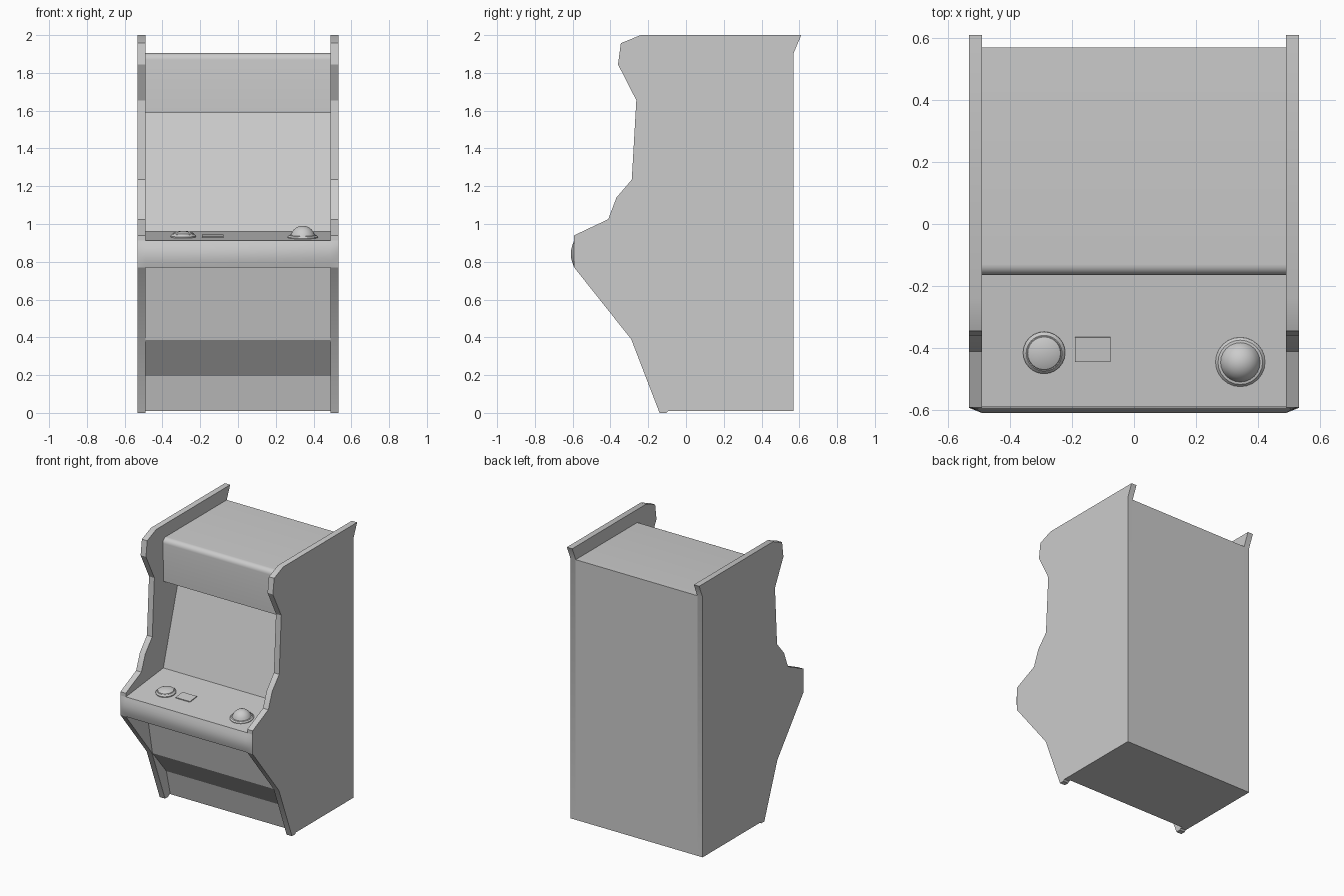
import bpy, bmesh, math
from mathutils import Matrix

if "Cube" in bpy.data.objects:
    bpy.data.objects.remove(bpy.data.objects["Cube"])

INNER, OUTER = 0.49, 0.533


def finish(name, bm, angle=25):
    bmesh.ops.recalc_face_normals(bm, faces=bm.faces)
    me = bpy.data.meshes.new(name)
    bm.to_mesh(me)
    bm.free()
    ob = bpy.data.objects.new(name, me)
    bpy.context.collection.objects.link(ob)
    bpy.ops.object.select_all(action='DESELECT')
    ob.select_set(True)
    bpy.context.view_layer.objects.active = ob
    bpy.ops.object.shade_smooth_by_angle(angle=math.radians(angle))
    return ob


def extrude_x(name, profile, x0, x1, angle=25):
    bm = bmesh.new()
    face = bm.faces.new([bm.verts.new((x0, y, z)) for y, z in profile])
    ext = bmesh.ops.extrude_face_region(bm, geom=[face])
    moved = [v for v in ext['geom'] if isinstance(v, bmesh.types.BMVert)]
    bmesh.ops.translate(bm, verts=moved, vec=(x1 - x0, 0, 0))
    return finish(name, bm, angle)


# side panels with the cabinet outline
side = [(-0.14, 0), (-0.29, 0.39), (-0.592, 0.77), (-0.592, 0.94),
        (-0.412, 1.025), (-0.368, 1.14), (-0.287, 1.235), (-0.263, 1.655),
        (-0.36, 1.845), (-0.345, 1.957), (-0.24, 2.0), (0.61, 2.0),
        (0.57, 1.905), (0.57, 0.01), (-0.095, 0.01), (-0.105, 0)]
extrude_x("left_side_panel", side, -OUTER, -INNER)
extrude_x("right_side_panel", side, INNER, OUTER)

# cabinet body: kick plate, front, control deck, screen, rounded marquee, back
R = 0.035
arc = [(-0.13 - R * math.cos(t), 1.87 + R * math.sin(t))
       for t in (math.radians(15 * i) for i in range(7))]
body = [(-0.08, 0.01), (-0.125, 0.195), (-0.285, 0.387), (-0.36, 0.77),
        (-0.59, 0.77), (-0.59, 0.913), (-0.16, 0.96), (0.03, 1.59),
        (-0.155, 1.588)] + arc + [(0.57, 1.905), (0.57, 0.01)]
extrude_x("cabinet_body", body, -INNER, INNER)

# curved bumper on the deck front, flattening out over the side panels
bm = bmesh.new()
SEG = 8
cols = []
for x, bulge in ((-OUTER, 0.001), (-INNER, 0.018), (INNER, 0.018), (OUTER, 0.001)):
    cols.append([bm.verts.new((x, -0.592 - bulge * math.sin(math.pi * i / SEG),
                               0.77 + 0.143 * i / SEG)) for i in range(SEG + 1)])
for a, b in zip(cols, cols[1:]):
    for i in range(SEG):
        bm.faces.new((a[i], b[i], b[i + 1], a[i + 1]))
bmesh.ops.recalc_face_normals(bm, faces=bm.faces)
finish("front_bumper", bm, 35)

# controls, placed on the sloping deck
SLOPE = 0.047 / 0.43


def on_deck(ob, x, y):
    z = 0.913 + (y + 0.59) * SLOPE
    ob.matrix_world = Matrix.Translation((x, y, z)) @ Matrix.Rotation(math.atan(SLOPE), 4, 'X')


def lathe(name, profile, x, y, sides=24):
    bm = bmesh.new()
    vs = [bm.verts.new((r, 0, z)) for r, z in profile]
    es = [bm.edges.new(p) for p in zip(vs, vs[1:])]
    bmesh.ops.spin(bm, geom=vs + es, cent=(0, 0, 0), axis=(0, 0, 1),
                   angle=math.tau, steps=sides)
    bmesh.ops.remove_doubles(bm, verts=bm.verts, dist=1e-4)
    on_deck(finish(name, bm, 35), x, y)


lathe("push_button", [(0.068, -0.005), (0.068, 0.006), (0.058, 0.016), (0.055, 0.016),
                      (0.053, 0.02), (0.035, 0.027), (0, 0.03)], -0.29, -0.415)

ball = [(0.066 * math.cos(t), -0.004 + 0.066 * math.sin(t))
        for t in (math.radians(15 * i) for i in range(1, 6))]
lathe("trackball", [(0.08, -0.005), (0.08, 0.004), (0.072, 0.012)] + ball + [(0, 0.062)],
      0.343, -0.445)

bm = bmesh.new()
bmesh.ops.create_cube(bm, size=1, matrix=Matrix.Diagonal((0.115, 0.08, 0.012, 1)))
on_deck(finish("rectangular_button", bm), -0.133, -0.405)
